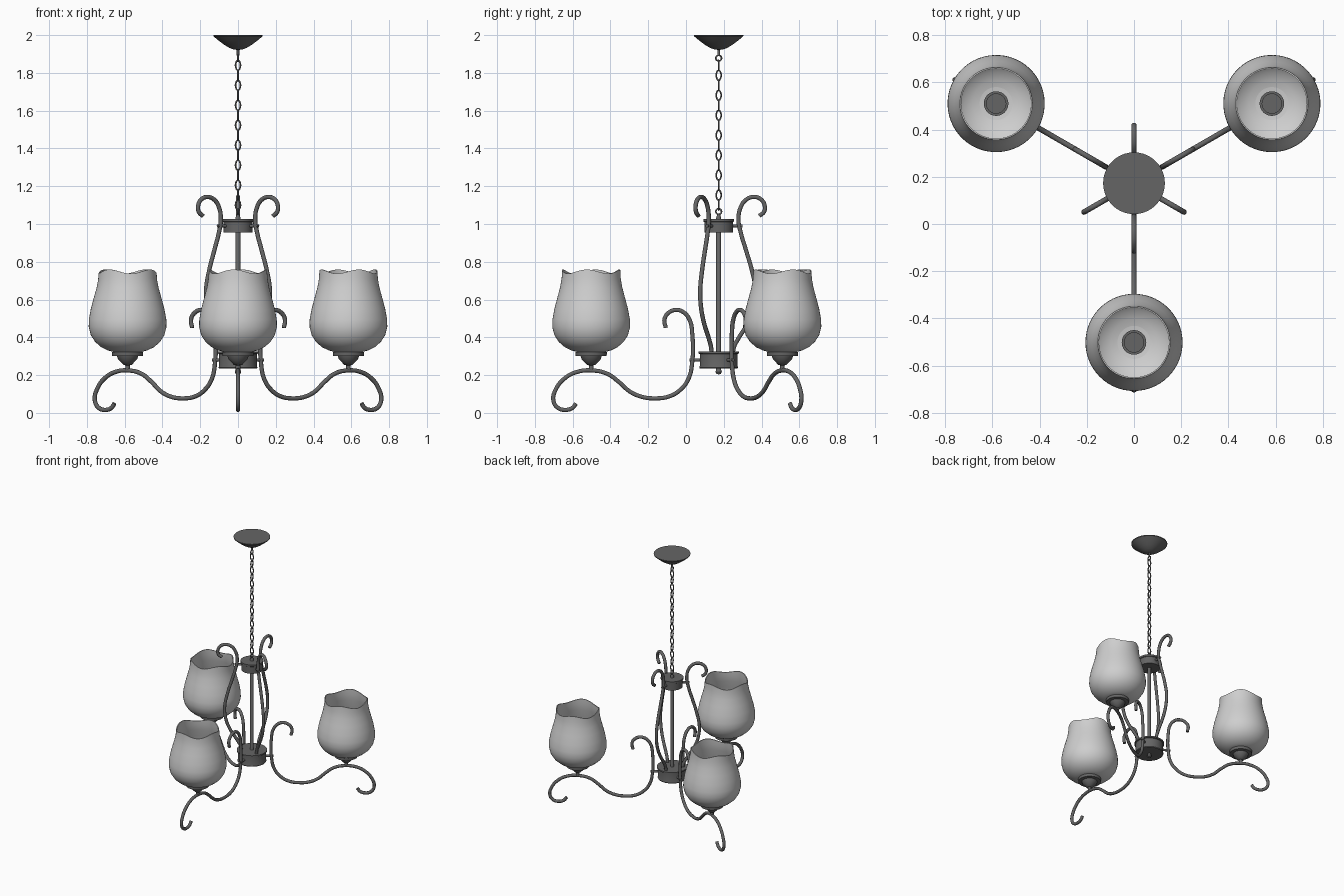
import bpy, math
from mathutils import Vector

if "Cube" in bpy.data.objects:
    bpy.data.objects.remove(bpy.data.objects["Cube"])

AXIS = Vector((0, 0.173, 0))      # centre line of the fixture
REACH = 0.675                     # lamp distance from the centre line
ARM_ANGLES = [30, 150, 270]
STEM_ANGLES = [90, 210, 330]


def material(name, grey):
    m = bpy.data.materials.new(name)
    m.use_nodes = True
    colour = (grey, grey, grey, 1)
    m.diffuse_color = colour
    m.node_tree.nodes["Principled BSDF"].inputs["Base Color"].default_value = colour
    return m


METAL = material("dark grey metal", 0.13)
GLASS = material("frosted glass", 0.62)


def place(name, mesh, angle=0, reach=0):
    ob = bpy.data.objects.new(name, mesh)
    bpy.context.collection.objects.link(ob)
    a = math.radians(angle)
    ob.location = AXIS + Vector((math.cos(a), math.sin(a), 0)) * reach
    ob.rotation_euler.z = a
    return ob


def smooth(ob, angle=40):
    bpy.ops.object.select_all(action='DESELECT')
    ob.select_set(True)
    bpy.context.view_layer.objects.active = ob
    bpy.ops.object.shade_smooth_by_angle(angle=math.radians(angle))


def lathe(name, profile, mat, sides=40, wave=None):
    """Revolve (radius, height) points round z; wave bends the height."""
    verts, faces = [], []
    for r, z in profile:
        for i in range(sides):
            t = math.tau * i / sides
            dz = wave(t, z) if wave else 0
            verts.append((r * math.cos(t), r * math.sin(t), z + dz))
    for k in range(len(profile) - 1):
        for i in range(sides):
            j = (i + 1) % sides
            a, b = k * sides, (k + 1) * sides
            faces.append((a + i, a + j, b + j, b + i))
    if profile[0][0] > 0:
        faces.append(tuple(reversed(range(sides))))
    if profile[-1][0] > 0 and not wave:
        faces.append(tuple(range(len(verts) - sides, len(verts))))
    mesh = bpy.data.meshes.new(name)
    mesh.from_pydata(verts, [], faces)
    mesh.validate()
    mesh.materials.append(mat)
    return mesh


def tube(name, points, radius, closed=False, res=8):
    """Round tube through 3D points, returned as a mesh."""
    cu = bpy.data.curves.new(name, 'CURVE')
    cu.dimensions = '3D'
    cu.bevel_depth, cu.bevel_resolution = radius, 3
    cu.resolution_u, cu.use_fill_caps = res, True
    sp = cu.splines.new('BEZIER')
    sp.bezier_points.add(len(points) - 1)
    for bp, p in zip(sp.bezier_points, points):
        bp.co = p
        bp.handle_left_type = bp.handle_right_type = 'AUTO'
    sp.use_cyclic_u = closed
    ob = bpy.data.objects.new(name, cu)
    bpy.context.collection.objects.link(ob)
    bpy.context.view_layer.update()
    mesh = bpy.data.meshes.new_from_object(ob.evaluated_get(bpy.context.evaluated_depsgraph_get()))
    bpy.data.objects.remove(ob)
    mesh.name = name
    mesh.materials.clear()
    mesh.materials.append(METAL)
    return mesh


def radial(pairs):
    return [(r, 0, z) for r, z in pairs]


# Canopy, hubs and central rod
canopy = [(0, 1.922), (0.02, 1.923), (0.045, 1.932), (0.075, 1.95), (0.105, 1.973), (0.13, 1.994), (0.131, 2)]
lower_hub = [(0.1, 0.235), (0.103, 0.24), (0.1, 0.25), (0.1, 0.312), (0.108, 0.315), (0.108, 0.325)]
upper_hub = [(0.076, 0.955), (0.076, 1.01), (0.081, 1.013), (0.081, 1.026)]
rod = [(0.0, 0.203), (0.012, 0.207), (0.017, 0.217), (0.013, 0.23), (0.013, 1.035), (0.007, 1.05)]
for name, profile in [("ceiling_canopy", canopy), ("lower_hub", lower_hub),
                      ("upper_hub", upper_hub), ("central_rod", rod)]:
    smooth(place(name, lathe(name, profile, METAL)))
smooth(place("canopy_post", lathe("canopy_post", [(0.007, 1.892), (0.007, 1.93)], METAL, 12)))

# Chain of oval links, alternately turned, with a ring at each end
W, H = 0.010, 0.026
link = tube("chain_link", [(W, 0, -H * 0.6), (W, 0, H * 0.6), (0, 0, H), (-W, 0, H * 0.6),
                           (-W, 0, -H * 0.6), (0, 0, -H)], 0.0045, True, 4)
ring = tube("end_ring", [(0.015, 0, 0), (0, 0, 0.015), (-0.015, 0, 0), (0, 0, -0.015)], 0.0045, True)
LINKS = 15
for i in range(LINKS):
    ob = place("chain_link", link, 90 * (i % 2))
    ob.location.z = 1.84 + (1.1 - 1.84) * i / (LINKS - 1)
    smooth(ob)
for z in (1.878, 1.066):
    ob = place("end_ring", ring, 90)
    ob.location.z = z
    smooth(ob)

# Scrolled lamp arms
arm = tube("lamp_arm", radial([
    (0.755, 0.05), (0.775, 0.026), (0.81, 0.016), (0.85, 0.026), (0.875, 0.065), (0.862, 0.125),
    (0.81, 0.187), (0.745, 0.218), (0.675, 0.225), (0.59, 0.207), (0.53, 0.165), (0.47, 0.113),
    (0.41, 0.086), (0.34, 0.077), (0.26, 0.088), (0.2, 0.125), (0.16, 0.18), (0.141, 0.26),
    (0.14, 0.42), (0.153, 0.49), (0.185, 0.532), (0.225, 0.545), (0.265, 0.53), (0.287, 0.495),
    (0.28, 0.45)]), 0.0115)

# Upright stems with hooked tops
stem = tube("hooked_stem", radial([
    (0.215, 1.043), (0.24, 1.065), (0.243, 1.1), (0.22, 1.133), (0.185, 1.143), (0.147, 1.13),
    (0.117, 1.09), (0.105, 1.02), (0.118, 0.95), (0.145, 0.86), (0.177, 0.75), (0.195, 0.65),
    (0.187, 0.56), (0.155, 0.475), (0.105, 0.395), (0.08, 0.345), (0.075, 0.3)]), 0.0115)

arm_pin = tube("arm_pin", radial([(0.09, 0.28), (0.155, 0.28)]), 0.009)
stem_pin = tube("stem_pin", radial([(0.07, 0.99), (0.125, 0.99)]), 0.009)

# Lamp cup, socket and tulip shade
cup = lathe("lamp_cup", [
    (0.012, 0.222), (0.012, 0.252), (0.022, 0.254), (0.035, 0.268), (0.05, 0.283), (0.056, 0.3),
    (0.082, 0.301), (0.083, 0.322), (0.074, 0.322), (0.07, 0.31), (0.052, 0.31), (0.052, 0.39),
    (0.041, 0.39), (0.041, 0.375)], METAL)
RIM = 0.748
outer = [(0.076, 0.323), (0.105, 0.331), (0.14, 0.348), (0.172, 0.376), (0.195, 0.412), (0.206, 0.455),
         (0.205, 0.495), (0.195, 0.55), (0.179, 0.61), (0.164, 0.665), (0.156, 0.71), (0.154, RIM)]
inner = [(r - 0.006, z + (0.005 if z < 0.45 else 0)) for r, z in reversed(outer)]
shade = lathe("glass_shade", outer + inner, GLASS, 56,
              lambda t, z: 0.011 * math.cos(4 * t + 0.6) * max(0, (z - 0.6) / (RIM - 0.6)) ** 2)
# Open the base of the shade so the socket passes through
shade_base = max(shade.polygons, key=lambda p: len(p.vertices)).index
shade.polygons[shade_base].material_index = 0

for angle in ARM_ANGLES:
    for name, mesh, reach in [("lamp_arm", arm, 0), ("arm_pin", arm_pin, 0),
                              ("lamp_cup", cup, REACH), ("glass_shade", shade, REACH)]:
        smooth(place(name, mesh, angle, reach))
for angle in STEM_ANGLES:
    smooth(place("hooked_stem", stem, angle))
    smooth(place("stem_pin", stem_pin, angle))
